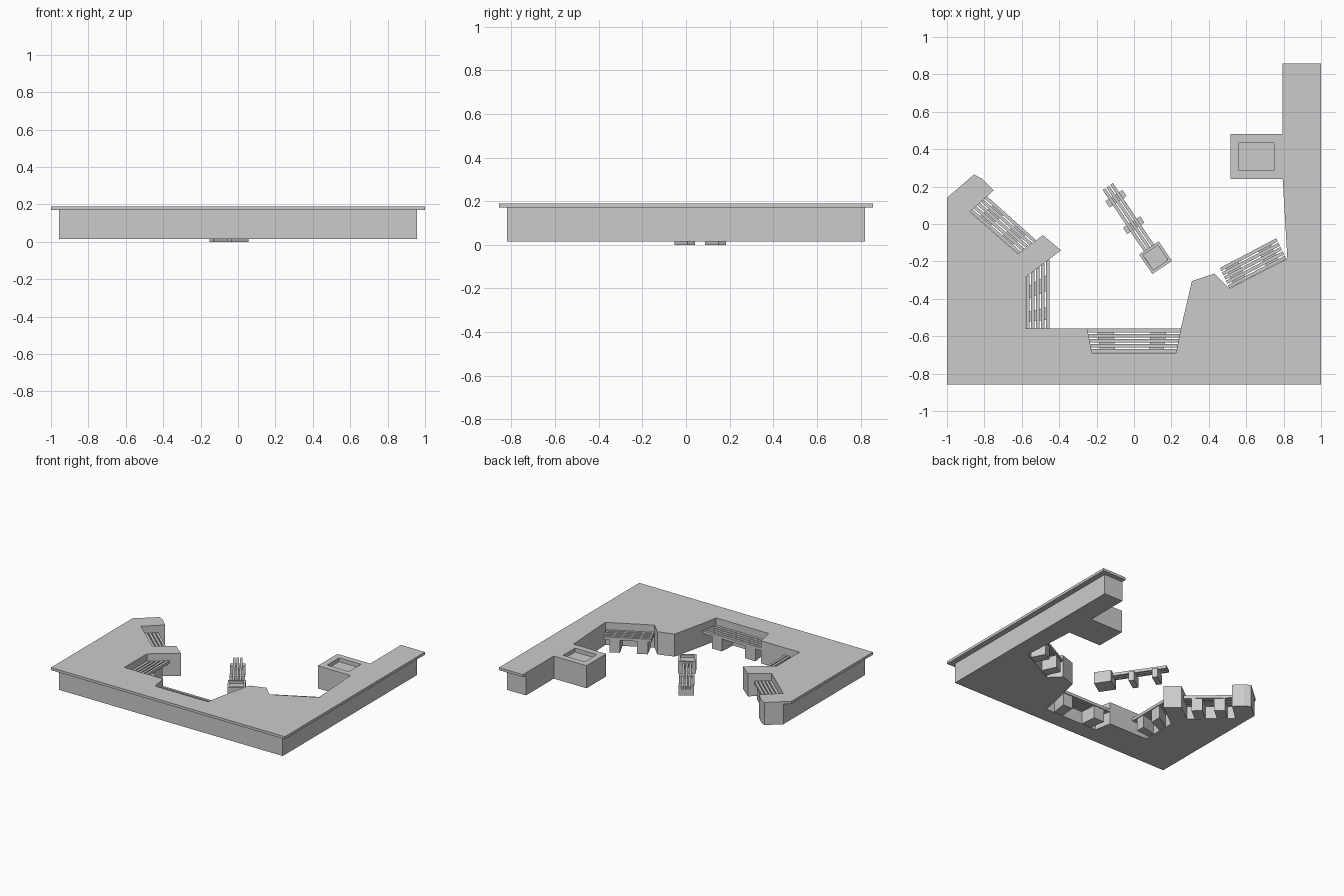
import bpy, bmesh
from mathutils import Vector

if "Cube" in bpy.data.objects:
    bpy.data.objects.remove(bpy.data.objects["Cube"])

BASE, LIP, TOP = 0.015, 0.17, 0.19


def prism(name, pts, z0, z1, rim=0, depth=0):
    """Upright solid from a plan outline, optionally with a recess in the top."""
    bm = bmesh.new()
    low = [bm.verts.new((p[0], p[1], z0)) for p in pts]
    high = [bm.verts.new((p[0], p[1], z1)) for p in pts]
    bm.faces.new(low[::-1])
    top = bm.faces.new(high)
    n = len(pts)
    for i in range(n):
        j = (i + 1) % n
        bm.faces.new((low[i], low[j], high[j], high[i]))
    bmesh.ops.recalc_face_normals(bm, faces=bm.faces)
    if rim:
        bmesh.ops.inset_individual(bm, faces=[top], thickness=rim)
        bmesh.ops.inset_individual(bm, faces=[top], thickness=0.0002, depth=-depth)
    me = bpy.data.meshes.new(name)
    bm.to_mesh(me)
    bm.free()
    ob = bpy.data.objects.new(name, me)
    bpy.context.collection.objects.link(ob)
    return ob


def quad_part(c, u0, u1, v0, v1):
    """Sub-quad of back-start, back-end, front-end, front-start corners."""
    a, b, e, d = [Vector(p) for p in c]
    at = lambda u, v: a.lerp(b, u).lerp(d.lerp(e, u), v)
    return [at(u0, v0), at(u1, v0), at(u1, v1), at(u0, v1)]


def bench(name, corners, slats, legs, z_leg, z_seat, thick, fill=0.7):
    step = 1 / (slats - 1 + fill)
    for i in range(slats):
        v = i * step
        prism(f"{name}_slat_{i + 1}", quad_part(corners, 0, 1, v, v + fill * step),
              z_seat - thick, z_seat)
    for i, (u0, u1) in enumerate(legs):
        prism(f"{name}_leg_{i + 1}", quad_part(corners, u0, u1, 0.02, 0.95),
              z_leg, z_seat - thick)


def outline(x, y):
    """Plan of the planter wall; x and y are the outer limits."""
    return [(-x, -y), (x, -y), (x, y), (0.795, y), (0.795, 0.24), (0.82, -0.185),
            (0.51, -0.345), (0.43, -0.265), (0.31, -0.305), (0.25, -0.56),
            (0.225, -0.69), (-0.225, -0.69), (-0.25, -0.56), (-0.58, -0.56),
            (-0.58, -0.285), (-0.39, -0.14), (-0.487, -0.06), (-0.62, -0.16),
            (-0.877, 0.065), (-0.75, 0.18), (-0.81, 0.24), (-0.855, 0.265),
            (-x, 0.14 + (1 - x) * 0.86)]


# Main wall body with overhanging cap
prism("wall_body", outline(0.957, 0.82), BASE, LIP)
prism("wall_cap", outline(1.0, 0.857), LIP, TOP)

# Square planter joined to the right arm
prism("side_planter", [(0.515, 0.24), (0.795, 0.24), (0.795, 0.48), (0.515, 0.48)],
      BASE, TOP, 0.066, 0.03)

# Benches set into the wall
nooks = {
    "middle_bench": ([(-0.225, -0.688), (0.225, -0.688), (0.25, -0.56), (-0.25, -0.56)],
                     [(0.1, 0.28), (0.68, 0.85)]),
    "left_bench": ([(-0.578, -0.56), (-0.578, -0.285), (-0.453, -0.19), (-0.453, -0.56)],
                   [(0.13, 0.32), (0.56, 0.8)]),
    "corner_bench": ([(-0.877, 0.067), (-0.62, -0.158), (-0.525, -0.085), (-0.785, 0.147)],
                     [(0.16, 0.38), (0.62, 0.84)]),
    "right_bench": ([(0.51, -0.343), (0.815, -0.185), (0.76, -0.077), (0.46, -0.235)],
                    [(0.08, 0.3), (0.66, 0.88)]),
}
for name, (corners, legs) in nooks.items():
    bench(name, corners, 5, legs, BASE, 0.135, 0.022)

# Free-standing bench with its own planter
centre = Vector((0.115, -0.18))
along, across = Vector((-0.557, 0.83)), Vector((0.83, 0.557))


def rect(t0, t1, half):
    return [centre + along * t + across * w
            for t, w in ((t0, -half), (t1, -half), (t1, half), (t0, half))]


prism("bench_planter", rect(-0.063, 0.063, 0.063), BASE, 0.105, 0.022, 0.02)
bench("island_bench", rect(0.06, 0.458, 0.033), 3, [], 0, 0.095, 0.022)
for i, t in enumerate((0.209, 0.38)):
    prism(f"island_bench_leg_{i + 1}", rect(t - 0.02, t + 0.02, 0.055), 0, 0.073)
